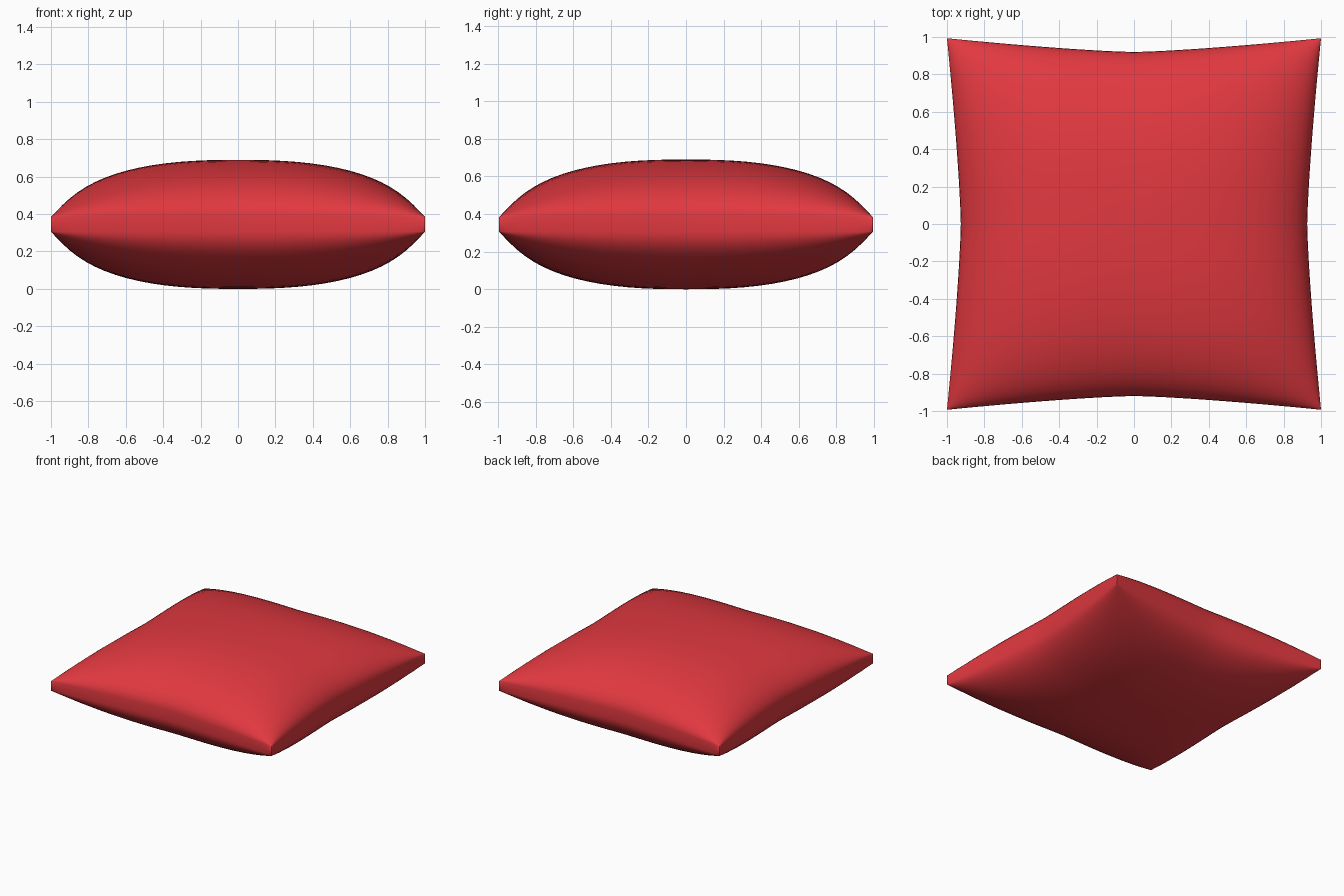
import bpy, bmesh, math

if "Cube" in bpy.data.objects:
    bpy.data.objects.remove(bpy.data.objects["Cube"])

N = 36          # grid divisions per side
RIM = 0.04      # half thickness at the seam
PUFF = 0.305    # extra half thickness at the middle
MID_Z = 0.35


def swell(t):
    # inflated cross-section: full in the middle, rounded off at the seam
    return max(0.0, 1 - abs(t) ** 2.5) ** 0.52


def pull(t):
    # seams are drawn inward between the corners
    return 0.926 + 0.074 * abs(t) ** 1.35


# two-sided cushion cover: a grid extruded into upper and lower sheets
bm = bmesh.new()
bmesh.ops.create_grid(bm, x_segments=N, y_segments=N, size=1)
ext = bmesh.ops.extrude_face_region(bm, geom=bm.faces[:], use_keep_orig=True)
upper = {g for g in ext["geom"] if isinstance(g, bmesh.types.BMVert)}

# inflate both sheets
for v in bm.verts:
    a = math.sin(v.co.x * math.pi / 2)
    b = math.sin(v.co.y * math.pi / 2)
    h = RIM + PUFF * swell(a) * swell(b)
    v.co = (a * pull(b), b * pull(a) * 0.993,
            MID_Z + (h if v in upper else -h) - 0.005)
bmesh.ops.recalc_face_normals(bm, faces=bm.faces[:])

mesh = bpy.data.meshes.new("cushion")
bm.to_mesh(mesh)
bm.free()
mesh.shade_smooth()
cushion = bpy.data.objects.new("cushion", mesh)
bpy.context.collection.objects.link(cushion)

# red fabric
fabric = bpy.data.materials.new("red_fabric")
fabric.diffuse_color = (0.75, 0.04, 0.05, 1)
fabric.use_nodes = True
fabric.node_tree.nodes["Principled BSDF"].inputs["Base Color"].default_value = fabric.diffuse_color
mesh.materials.append(fabric)
